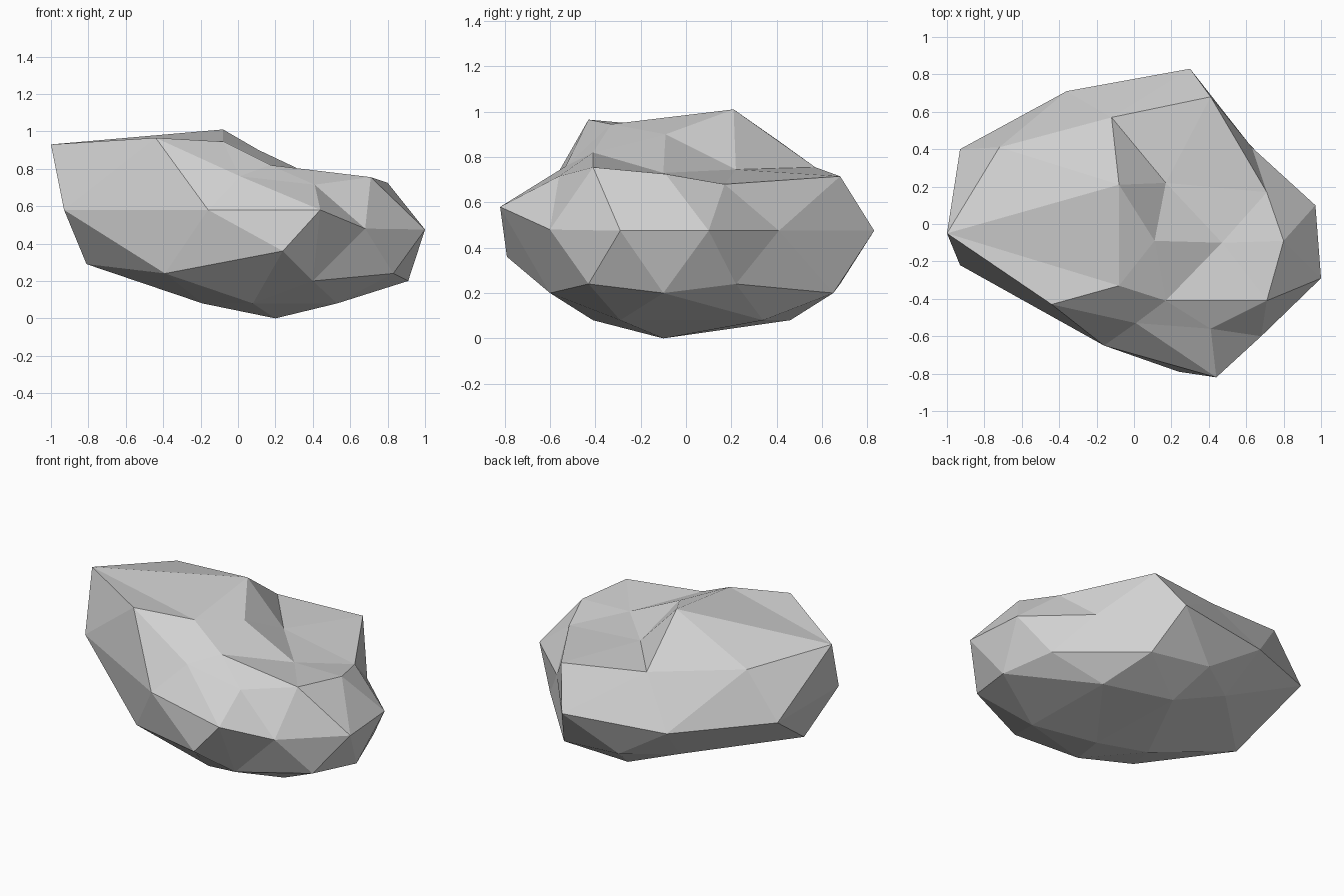
import bpy
import bmesh

default_cube = bpy.data.objects.get("Cube")
if default_cube:
    bpy.data.objects.remove(default_cube, do_unlink=True)


def flat_material(name, colour):
    """Plain single-colour material."""
    material = bpy.data.materials.new(name)
    material.use_nodes = True
    material.diffuse_color = colour
    shader = next(n for n in material.node_tree.nodes if n.type == "BSDF_PRINCIPLED")
    shader.inputs["Base Color"].default_value = colour
    shader.inputs["Roughness"].default_value = 0.9
    return material


def ring(bm, points):
    return [bm.verts.new(point) for point in points]


def at_height(outline, z):
    """Lift a flat outline to one height."""
    return [(x, y, z) for x, y in outline]


def add_band(bm, belt, edge_ring):
    """Zigzag of triangles joining two rings of equal count."""
    count = len(belt)
    for j in range(count):
        following = edge_ring[(j + 1) % count]
        bm.faces.new((edge_ring[j], belt[j], belt[j - 1]))
        bm.faces.new((edge_ring[j], following, belt[j]))


def add_cap(bm, tip, inner, outer, shift):
    """Close a ring with a half-count inner ring and a single tip."""
    count = len(outer)
    for i, vert in enumerate(inner):
        corner = 2 * i + shift
        before = outer[(corner - 1) % count]
        middle = outer[corner % count]
        after = outer[(corner + 1) % count]
        neighbour = inner[(i + 1) % len(inner)]
        bm.faces.new((tip, vert, neighbour))
        bm.faces.new((vert, before, middle))
        bm.faces.new((vert, middle, after))
        bm.faces.new((vert, after, neighbour))


bm = bmesh.new()

# Widest belt of the stone, counter-clockwise from the front left
belt = ring(bm, at_height([(1, -.29), (.97, .1), (.63, .41), (.3, .83), (-.36, .71)], .475)
            + at_height([(-.93, .4), (-.93, -.22), (-.16, -.65), (.44, -.82)], .58)
            + at_height([(.68, -.6)], .48))

# Underside: lower ring, small ring and lowest point
lower = ring(bm, [(.83, -.43, .24), (.91, -.1, .2), (.81, .22, .24), (.41, .65, .2),
                  (0, .68, .24), (-.29, .48, .24), (-.81, -.04, .29), (-.39, -.47, .24),
                  (.24, -.79, .36), (.4, -.6, .2)])
base = ring(bm, at_height([(.53, -.29), (.52, .34), (.09, .46), (-.19, -.1), (.08, -.41)], .08))
foot = bm.verts.new((.2, -.1, 0))

# Upper side: shoulder ring, crest ring with its hollow, and middle point
shoulder = ring(bm, [(.71, -.41, .755), (.8, -.09, .725), (.71, .17, .68), (.41, .68, .715),
                     (-.12, .57, .755), (-.72, .41, .87), (-1, -.05, .93), (-.44, -.43, .965),
                     (.01, -.53, .76), (.41, -.56, .715)])
crest = ring(bm, [(.47, -.1, .73), (.17, .22, .745), (-.08, .21, 1.01),
                  (-.08, -.33, .945), (.17, -.41, .82)])
peak = bm.verts.new((.11, -.09, .9))

# Skin the rings with flat triangles
add_band(bm, belt, lower)
add_band(bm, belt, shoulder)
add_cap(bm, foot, base, lower, 0)
add_cap(bm, peak, crest, shoulder, 1)
bmesh.ops.recalc_face_normals(bm, faces=bm.faces[:])

mesh = bpy.data.meshes.new("rock")
bm.to_mesh(mesh)
bm.free()
mesh.materials.append(flat_material("stone grey", (.64, .64, .64, 1)))
rock = bpy.data.objects.new("rock", mesh)
bpy.context.collection.objects.link(rock)
